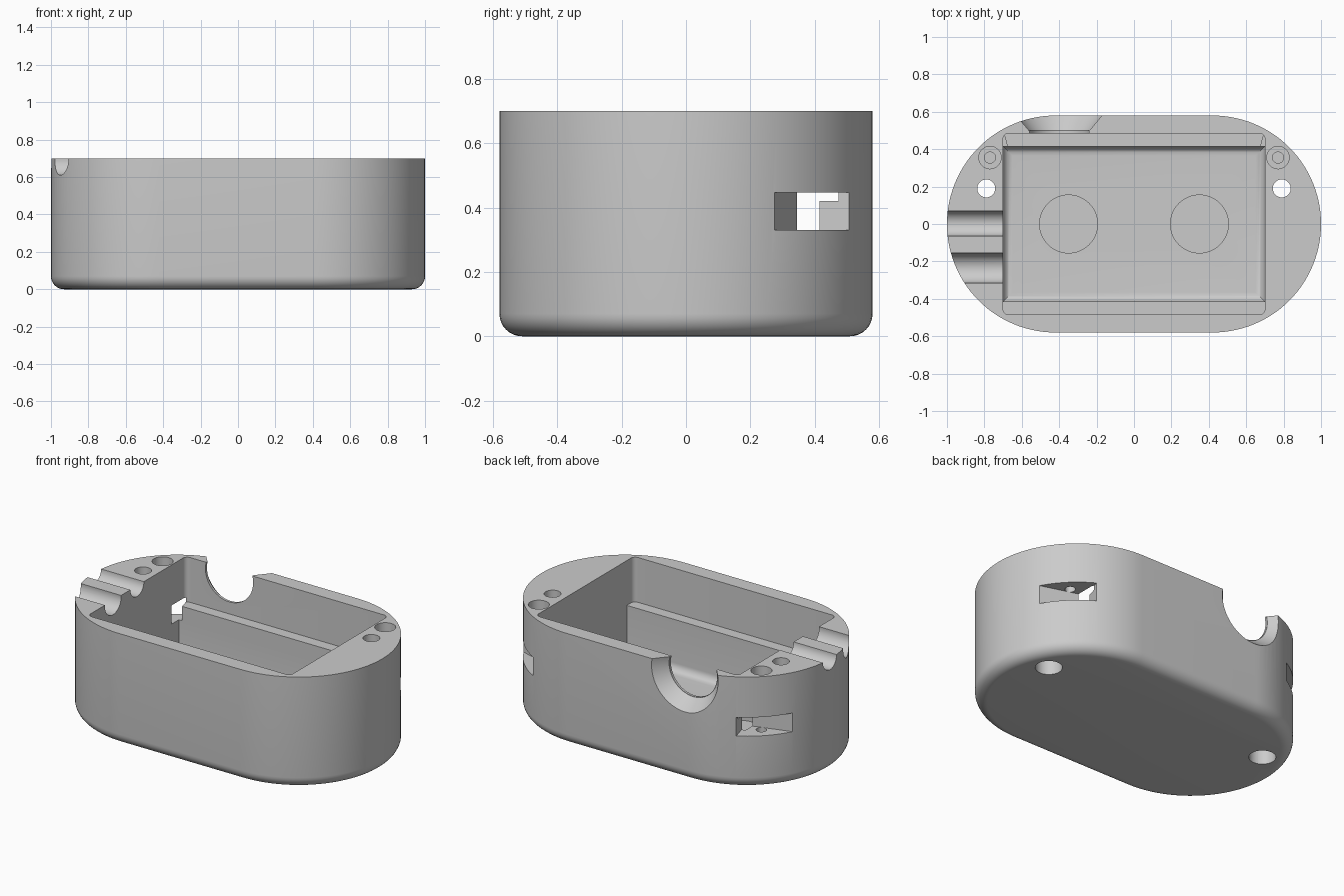
import bpy
import bmesh
from math import cos, sin, pi
from mathutils import Matrix, Vector

default = bpy.data.objects.get("Cube")
if default:
    bpy.data.objects.remove(default, do_unlink=True)

HEIGHT, END_R, STRAIGHT = 0.70, 0.58, 0.42
LEDGE_Z, FLOOR_Z = 0.42, 0.10

grey = bpy.data.materials.new("light_grey_plastic")
grey.use_nodes = True
grey.diffuse_color = (0.6, 0.6, 0.6, 1)
grey.node_tree.nodes["Principled BSDF"].inputs["Base Color"].default_value = (0.6, 0.6, 0.6, 1)


def finish(name, bm):
    bmesh.ops.recalc_face_normals(bm, faces=bm.faces)
    mesh = bpy.data.meshes.new(name)
    bm.to_mesh(mesh)
    bm.free()
    mesh.materials.append(grey)
    obj = bpy.data.objects.new(name, mesh)
    bpy.context.collection.objects.link(obj)
    return obj


def prism(name, outline, z0, z1, fillet=0.0):
    """Extruded outline, optionally with a rounded bottom rim."""
    bm = bmesh.new()
    face = bm.faces.new([bm.verts.new((x, y, z0)) for x, y in outline])
    top = bmesh.ops.extrude_face_region(bm, geom=[face], use_keep_orig=True)
    verts = [g for g in top["geom"] if isinstance(g, bmesh.types.BMVert)]
    bmesh.ops.translate(bm, verts=verts, vec=(0, 0, z1 - z0))
    bmesh.ops.recalc_face_normals(bm, faces=bm.faces)
    if fillet:
        rim = [e for e in bm.edges if all(abs(v.co.z - z0) < 1e-5 for v in e.verts)]
        bmesh.ops.bevel(bm, geom=rim, offset=fillet, segments=8, profile=0.5,
                        affect='EDGES', clamp_overlap=False)
    return finish(name, bm)


def rounded_rect(hx, hy, r, steps):
    """Rectangle outline with corner radius r."""
    points = []
    for i, (sx, sy) in enumerate([(1, 1), (-1, 1), (-1, -1), (1, -1)]):
        for k in range(steps + 1):
            a = pi / 2 * (i + k / steps)
            p = (sx * (hx - r) + r * cos(a), sy * (hy - r) + r * sin(a))
            if not points or (Vector(p) - Vector(points[-1])).length > 1e-5:
                points.append(p)
    if (Vector(points[0]) - Vector(points[-1])).length < 1e-5:
        points.pop()
    return points


def rod(name, start, end, r1, r2=None, segments=48):
    """Cylinder or cone between two points."""
    start, end = Vector(start), Vector(end)
    axis = end - start
    turn = axis.to_track_quat('Z', 'Y').to_matrix().to_4x4()
    bm = bmesh.new()
    bmesh.ops.create_cone(bm, cap_ends=True, segments=segments, radius1=r1,
                          radius2=r1 if r2 is None else r2, depth=axis.length,
                          matrix=Matrix.Translation((start + end) / 2) @ turn)
    return finish(name, bm)


# Outer shell with rounded ends and a rounded bottom edge
body = prism("enclosure_body", rounded_rect(STRAIGHT + END_R, END_R, END_R, 28),
             0, HEIGHT, 0.07)

cutters = []


def cut(obj):
    obj.hide_render = True
    cutters.append(obj)


# Main pocket: narrow lower part with rounded floor, wide upper part
lower = [(-0.7, -0.415), (0.7, -0.415), (0.7, 0.415), (-0.7, 0.415)]
cut(prism("lower_pocket", lower, FLOOR_Z, 0.6, 0.05))
cut(prism("upper_pocket", rounded_rect(0.7, 0.485, 0.03, 6), LEDGE_Z, 0.9))

for side in (-1, 1):
    # Round recess in the floor
    x = 0.35 * side
    cut(rod("floor_recess", (x, 0, FLOOR_Z - 0.03), (x, 0, FLOOR_Z + 0.02), 0.155))
    # Through hole with wide bore at the bottom
    x = 0.79 * side
    cut(rod("through_hole", (x, 0.19, -0.1), (x, 0.19, 0.9), 0.048, segments=32))
    cut(rod("bottom_bore", (x, 0.19, -0.1), (x, 0.19, 0.3), 0.077, segments=32))
    # Screw hole with counterbore
    x = 0.77 * side
    cut(rod("screw_hole", (x, 0.355, 0.2), (x, 0.355, 0.9), 0.03, segments=32))
    cut(rod("screw_counterbore", (x, 0.355, 0.58), (x, 0.355, 0.9), 0.06, segments=32))
    # Slanted nut slot from the outside into the pocket
    slot = [(0.66, 0.357), (1.23, 0.185), (1.3, 0.6), (0.74, 0.64)]
    cut(prism("nut_slot", [(side * px, py) for px, py in slot], 0.33, 0.447))

# Cable grooves on the end wall
cut(rod("small_cable_groove", (-1.1, 0.003, 0.7), (-0.65, 0.003, 0.7), 0.067))
cut(rod("large_cable_groove", (-1.1, -0.235, 0.69), (-0.65, -0.235, 0.69), 0.08))

# Flared outlet in the back wall
cut(rod("outlet_bore", (-0.4, 0.43, 0.66), (-0.4, 0.53, 0.66), 0.165, segments=64))
cut(rod("outlet_flare", (-0.4, 0.50, 0.66), (-0.4, 0.62, 0.66), 0.167, 0.265, 64))

# Carve everything, bake the result and drop the cutters
for c in cutters:
    mod = body.modifiers.new(c.name, 'BOOLEAN')
    mod.operation = 'DIFFERENCE'
    mod.solver = 'EXACT'
    mod.object = c
graph = bpy.context.evaluated_depsgraph_get()
carved = bpy.data.meshes.new_from_object(body.evaluated_get(graph))
body.modifiers.clear()
body.data = carved
for c in cutters:
    bpy.data.objects.remove(c, do_unlink=True)
carved.materials.clear()
carved.materials.append(grey)
for p in carved.polygons:
    p.material_index = 0

bpy.ops.object.select_all(action='DESELECT')
body.select_set(True)
bpy.context.view_layer.objects.active = body
bpy.ops.object.shade_smooth_by_angle(angle=pi / 6)
